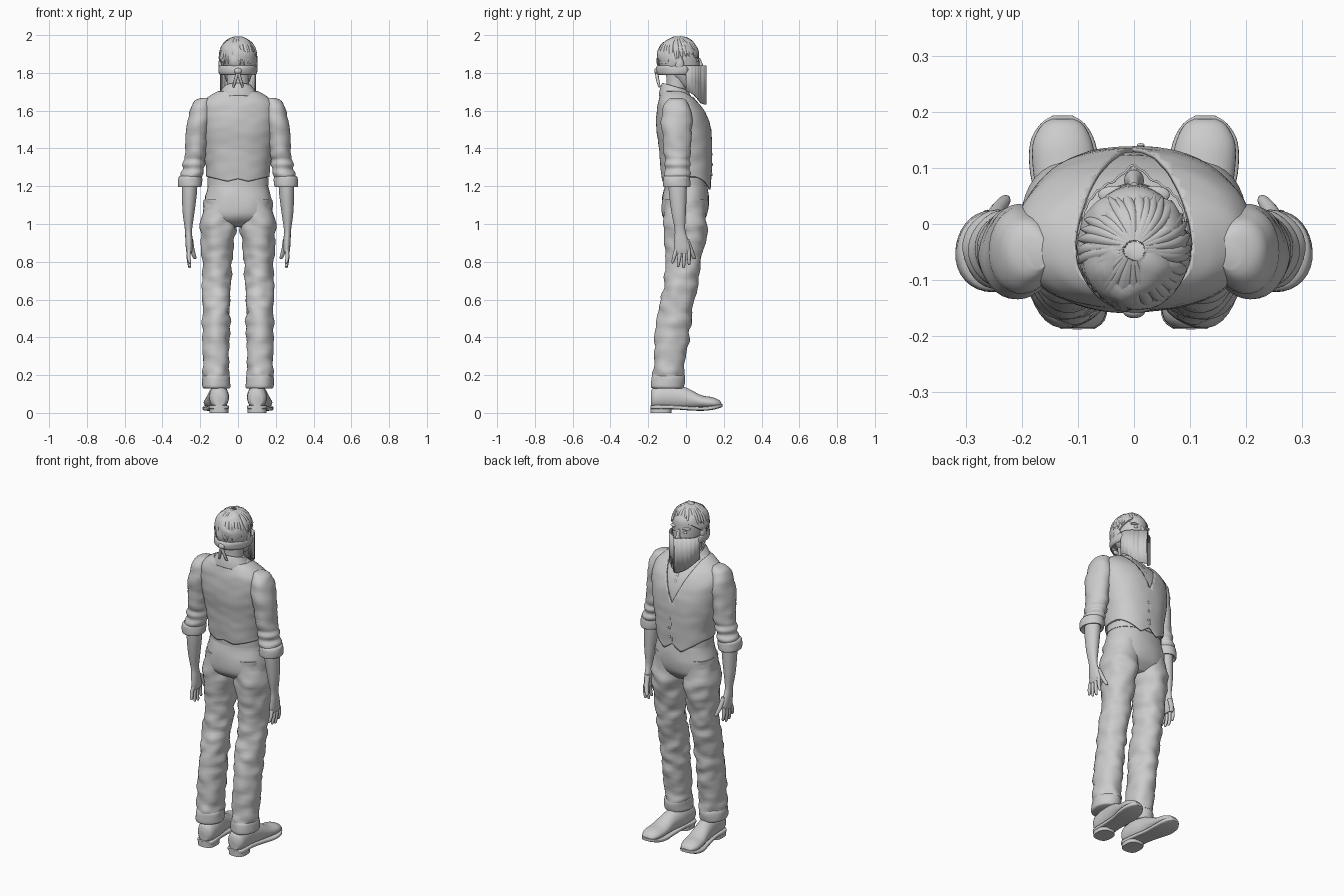
import bpy, bmesh, math, random
from mathutils import Vector, noise

cube = bpy.data.objects.get("Cube")
if cube:
    bpy.data.objects.remove(cube)
random.seed(4)

clay = bpy.data.materials.new("plain_grey")
clay.use_nodes = True
GREY = (0.6, 0.6, 0.6, 1)
clay.diffuse_color = GREY
clay.node_tree.nodes["Principled BSDF"].inputs["Base Color"].default_value = GREY


def finish(name, bm, mirror=False, thick=0, sharp=45):
    """Turn a bmesh into a smooth-shaded object."""
    bmesh.ops.recalc_face_normals(bm, faces=bm.faces)
    mesh = bpy.data.meshes.new(name)
    bm.to_mesh(mesh)
    bm.free()
    mesh.materials.append(clay)
    mesh.shade_smooth()
    mesh.set_sharp_from_angle(angle=math.radians(sharp))
    obj = bpy.data.objects.new(name, mesh)
    bpy.context.collection.objects.link(obj)
    if thick:
        mod = obj.modifiers.new("thickness", "SOLIDIFY")
        mod.thickness, mod.offset = thick, 0
    if mirror:
        obj.modifiers.new("mirror", "MIRROR")
    return obj


def spline(rows, steps):
    """Catmull-Rom interpolation through the section rows."""
    out = []
    for i in range(len(rows) - 1):
        a, b, c, d = (rows[max(0, min(len(rows) - 1, i + k))] for k in (-1, 0, 1, 2))
        for s in range(steps):
            t = s / steps
            out.append([q + t * (r - p) / 2 + t * t * (p - 2.5 * q + 2 * r - d_ / 2)
                        + t ** 3 * (1.5 * (q - r) + (d_ - p) / 2)
                        for p, q, r, d_ in zip(a, b, c, d)])
    return out + [list(rows[-1])]


def loft(rows, axis="z", power=2, sides=32, steps=4, folds=0, cap=True, grow=0):
    """Skin superellipse rings; each row is x, y, z, half width, half depth."""
    bm = bmesh.new()
    rings = []
    for x, y, z, rx, ry in spline(rows, steps):
        ring = []
        for k in range(sides):
            a = math.tau * k / sides
            c, s = math.cos(a), math.sin(a)
            u = math.copysign(abs(c) ** (2 / power), c)
            v = math.copysign(abs(s) ** (2 / power), s)
            n = grow
            if folds:
                n += folds * noise.noise(Vector((x + u * rx, y + v * ry, z * 1.8)) * 13)
            u, v = u * (rx + n), v * (ry + n)
            p = (x + u, y + v, z) if axis == "z" else (x + u, y, z + v)
            ring.append(bm.verts.new(p))
        rings.append(ring)
    for lo, hi in zip(rings, rings[1:]):
        for k in range(sides):
            j = (k + 1) % sides
            bm.faces.new((lo[k], lo[j], hi[j], hi[k]))
    if cap:
        bm.faces.new(rings[0])
        bm.faces.new(rings[-1])
    return bm


def ball(name, centre, size, mirror=False):
    bm = bmesh.new()
    bmesh.ops.create_uvsphere(bm, u_segments=20, v_segments=12, radius=1)
    bmesh.ops.scale(bm, vec=size, verts=bm.verts)
    bmesh.ops.translate(bm, vec=centre, verts=bm.verts)
    return finish(name, bm, mirror)


def strand(name, points, width, radii):
    """Tapered round curve for hair locks and cloth tails."""
    curve = bpy.data.curves.new(name, "CURVE")
    curve.dimensions, curve.bevel_depth, curve.bevel_resolution = "3D", width, 2
    line = curve.splines.new("NURBS")
    line.points.add(len(points) - 1)
    line.use_endpoint_u, line.order_u, line.resolution_u = True, 3, 5
    for pt, co, r in zip(line.points, points, radii):
        pt.co, pt.radius = (*co, 1), r
    curve.materials.append(clay)
    bpy.context.collection.objects.link(bpy.data.objects.new(name, curve))


# Trousers: hips, waistband, legs and turned cuffs
hips = [(0, 0, 1.28, .15, .105), (0, 0, 1.2, .16, .113), (0, -.005, 1.1, .182, .125),
        (0, -.008, 1.03, .18, .11), (0, 0, .985, .1, .06)]
finish("trouser_hips", loft(hips, power=2.3, folds=.006))
finish("waistband", loft([(0, 0, z, .162, .116) for z in (1.205, 1.245)], power=2.2, steps=1))
leg = [(.095, -.005, 1.13, .08, .108), (.104, -.005, 1, .096, .118), (.108, -.005, .9, .088, .105),
       (.112, -.01, .8, .08, .092), (.113, -.022, .7, .077, .09), (.115, -.045, .6, .075, .09),
       (.115, -.062, .5, .073, .09), (.115, -.075, .4, .073, .09), (.115, -.09, .25, .069, .085),
       (.115, -.095, .19, .07, .083)]
finish("trouser_leg", loft(leg, folds=.013, steps=6, sides=40), True)
cuff = [(.115, -.095, .2, .066, .08), (.115, -.095, .185, .074, .087),
        (.115, -.097, .14, .074, .088), (.115, -.097, .13, .066, .08)]
finish("trouser_cuff", loft(cuff, folds=.005), True)

# Shoes: upper, sole and heel, toes turned slightly out
upper = [(.1, -.185, .075, .03, .045), (.1, -.16, .08, .05, .06), (.102, -.08, .085, .052, .068),
         (.113, 0, .077, .05, .057), (.122, .08, .059, .056, .035), (.127, .14, .053, .054, .03),
         (.127, .175, .048, .038, .02), (.127, .187, .045, .02, .008)]
finish("shoe_upper", loft(upper, "y"), True)
sole = [(.1, -.187, .03, .03, .01), (.1, -.16, .03, .052, .011), (.105, -.07, .03, .05, .011),
        (.115, .02, .024, .053, .011), (.123, .09, .022, .062, .011), (.127, .145, .028, .058, .011),
        (.127, .178, .036, .04, .01), (.127, .193, .04, .018, .008)]
finish("shoe_sole", loft(sole, "y", power=5), True)
finish("shoe_heel", loft([(.101, -.132, z, .05, .056) for z in (0, .03)], power=2.8, steps=1), True)

# Shirt body and vest shell
torso = [(0, .003, 1.25, .156, .12), (0, 0, 1.32, .162, .126), (0, -.002, 1.4, .178, .13),
         (0, -.012, 1.5, .193, .134), (0, -.023, 1.58, .2, .122), (0, -.037, 1.635, .186, .102),
         (0, -.05, 1.675, .14, .08), (0, -.055, 1.7, .095, .066), (0, -.055, 1.72, .06, .05)]
finish("shirt_body", loft(torso, power=2.2, folds=.003))
vest = loft(torso[:-1], power=2.2, folds=.003, cap=False, grow=.007, sides=64, steps=6)
for v in vest.verts:                       # pointed hem in front, notched hem behind
    w = max(0, min(1, (1.34 - v.co.z) / .09))
    ax = abs(v.co.x)
    tip = max(0, 1 - abs(ax - .055) / .1)
    v.co.z -= w * tip * (.07 if v.co.y > 0 else .025)
V_BOTTOM, SLOPE = 1.46, 2.3
for side in (1, -1):                       # clean cuts along the neckline
    bmesh.ops.bisect_plane(vest, geom=vest.verts[:] + vest.edges[:] + vest.faces[:],
                           plane_co=(0, 0, V_BOTTOM), plane_no=(side * SLOPE, 0, -1))
neckline = [f for f in vest.faces if f.calc_center_median().y > -.05
            and f.calc_center_median().z > V_BOTTOM + SLOPE * abs(f.calc_center_median().x)]
bmesh.ops.delete(vest, geom=neckline, context="FACES")
finish("vest", vest, thick=.008)
for i in range(4):
    ball("vest_button", (.012, .14 - .003 * abs(i - 1), 1.26 + .055 * i), (.007, .004, .007))
strand("vest_front_edge", [(0, .131, 1.235), (0, .135, 1.34), (0, .133, 1.4), (0, .13, 1.46)], .004, (1,) * 4)
strand("shirt_placket", [(0, .118, 1.46), (0, .109, 1.54), (0, .075, 1.62), (0, .03, 1.67)], .008, (1,) * 4)

# Open shirt collar, tilted down to the front
collar = loft([(0, -.052, 1.665, .112, .088), (0, -.055, 1.695, .1, .08), (0, -.055, 1.725, .078, .072),
               (0, -.055, 1.735, .07, .066)], cap=False, sides=48)
for v in collar.verts:
    v.co.z -= .3 * (v.co.y + .09)
gap = [f for f in collar.faces if f.calc_center_median().y > 0 and abs(f.calc_center_median().x) < .02]
bmesh.ops.delete(collar, geom=gap, context="FACES")
finish("shirt_collar", collar, thick=.008)

# Arms: sleeve with bunched folds, rolled cuff, forearm and hand
sleeve = [(.17, -.05, 1.668, .02, .03), (.188, -.05, 1.65, .045, .055), (.2, -.05, 1.59, .06, .077),
          (.213, -.05, 1.5, .06, .08), (.219, -.047, 1.42, .056, .074), (.225, -.045, 1.365, .058, .071),
          (.23, -.045, 1.34, .051, .064), (.234, -.045, 1.315, .06, .071), (.238, -.047, 1.29, .053, .064),
          (.244, -.048, 1.265, .06, .07), (.25, -.05, 1.235, .05, .06)]
finish("shirt_sleeve", loft(sleeve, folds=.008), True)
roll = [(.252, -.05, 1.255, .052, .06), (.253, -.05, 1.245, .063, .07), (.255, -.05, 1.205, .064, .071),
        (.256, -.05, 1.195, .058, .065), (.256, -.05, 1.205, .046, .05)]
finish("sleeve_roll", loft(roll, folds=.004), True)
forearm = [(.255, -.045, 1.24, .042, .05), (.258, -.043, 1.15, .039, .046), (.262, -.038, 1.05, .03, .037),
           (.262, -.032, .97, .019, .028), (.26, -.026, .92, .019, .036), (.258, -.02, .87, .018, .043),
           (.258, -.02, .845, .013, .038)]
finish("forearm_and_palm", loft(forearm, sides=24), True)


def finger(name, start, end, r):
    mid = [(a + b) / 2 + (.004 if i == 0 else 0) for i, (a, b) in enumerate(zip(start, end))]
    near = [a + (b - a) * .93 for a, b in zip(start, end)]
    rows = [(*start, r, r), (*mid, r * .95, r * .95), (*near, r * .7, r * .7), (*end, .002, .002)]
    finish(name, loft(rows, sides=12), True)


for i, tip in enumerate((.792, .772, .767, .783)):
    y = -.052 + .022 * i
    finger("finger", (.259, y, .865), (.256, y * 1.35 - .002, tip), .0105)
finger("thumb", (.252, .002, .92), (.228, .045, .815), .014)

# Neck, head and ears
finish("neck", loft([(0, -.055, 1.64, .07, .06), (0, -.05, 1.72, .058, .055), (0, -.045, 1.81, .06, .06)]))
head = [(0, .025, 1.715, .02, .025), (0, .015, 1.728, .045, .05), (0, -.003, 1.77, .067, .077),
        (0, -.025, 1.82, .08, .098), (0, -.03, 1.88, .086, .1), (0, -.035, 1.93, .08, .098),
        (0, -.04, 1.965, .055, .068), (0, -.04, 1.978, .02, .02)]
finish("head", loft(head))
nose = [(0, .07, 1.8, .012, .01), (0, .077, 1.815, .018, .02), (0, .075, 1.845, .011, .014),
        (0, .066, 1.88, .008, .008)]
finish("nose", loft(nose, sides=16))
ball("brow", (.036, .052, 1.886), (.028, .016, .008), True)
ball("eye", (.033, .056, 1.866), (.014, .011, .008), True)
ball("ear", (.09, -.035, 1.845), (.014, .024, .034), True)

# Hair: trimmed cap with swept locks
HAIR = Vector((0, -.042, 1.88))
cap = bmesh.new()
bmesh.ops.create_uvsphere(cap, u_segments=40, v_segments=24, radius=1)
bmesh.ops.scale(cap, vec=(.1, .112, .11), verts=cap.verts)
bmesh.ops.translate(cap, vec=HAIR, verts=cap.verts)
for v in cap.verts:
    v.co += (v.co - HAIR) * .12 * noise.noise(v.co * 22)
cut = bmesh.ops.bisect_plane(cap, geom=cap.verts[:] + cap.edges[:] + cap.faces[:], clear_inner=True,
                             plane_co=(0, .055, 1.92), plane_no=(0, -.8, 1))
rim = [e for e in cut["geom_cut"] if isinstance(e, bmesh.types.BMEdge)]
bmesh.ops.edgeloop_fill(cap, edges=rim)
finish("hair_cap", cap)
for i in range(34):
    a = math.tau * (i + random.uniform(-.3, .3)) / 34
    front = math.sin(a)
    end = (1.75 - .65 * front if front > 0 else 1.75 + .2 * -front) + random.uniform(-.12, .12)
    pts = []
    for t in (.1, .4, .75, 1):
        th, sw = end * t, a + .25 * t
        lift = 1.0 + (.06 if t == 1 else 0)
        pts.append(HAIR + Vector((.096 * math.cos(sw) * math.sin(th), .106 * math.sin(sw) * math.sin(th),
                                  .108 * math.cos(th))) * lift)
    strand("hair_lock", pts, .014, (.5, 1, .9, .1))

# Face scarf hanging to a point, tied behind the head
scarf = bmesh.new()
columns = []
for k in range(49):
    a = math.pi * k / 48
    x, y = .092 * math.cos(a), .082 * math.sin(a)
    y += .022 * math.exp(-(x / .022) ** 2) + .002 * math.sin(k * 1.6)
    low = 1.7 - .068 * max(0, math.sin(a)) ** 2
    columns.append([scarf.verts.new((x, y, z)) for z in (1.838, (1.838 + low) / 2, low)])
for p, q in zip(columns, columns[1:]):
    for j in range(2):
        scarf.faces.new((p[j], q[j], q[j + 1], p[j + 1]))
finish("face_scarf", scarf, thick=.004)
band = [(0, -.04, z, r, r + .014) for z, r in ((1.79, .09), (1.8, .098), (1.825, .1), (1.838, .094))]
strap = loft(band, cap=False, folds=.004, sides=40)
open_front = [f for f in strap.faces if f.calc_center_median().y > .01]
bmesh.ops.delete(strap, geom=open_front, context="FACES")
finish("scarf_band", strap, thick=.005)
ball("scarf_knot", (0, -.155, 1.81), (.02, .013, .016))
for side in (1, -1):
    strand("scarf_tail", [(0, -.155, 1.805), (side * .01, -.155, 1.775), (side * .025, -.14, 1.725)],
           .011, (.7, 1, .5))
